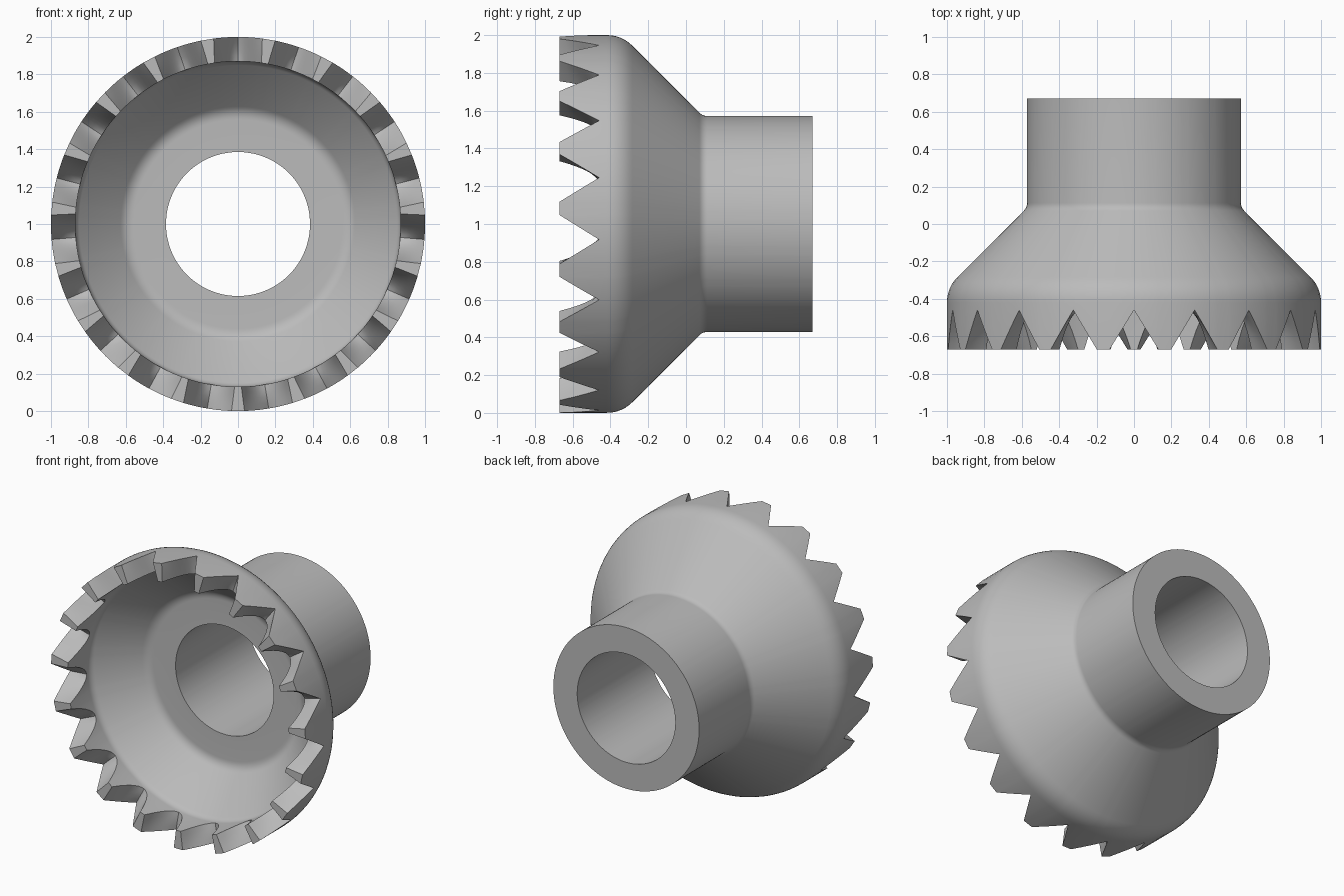
import bpy, bmesh
from math import sin, cos, pi, radians
from mathutils import Vector

if "Cube" in bpy.data.objects:
    bpy.data.objects.remove(bpy.data.objects["Cube"])

TEETH, STEPS, STRIPS = 19, 14, 4
FRONT, BACK, DEPTH = -0.67, 0.67, 0.21
R_OUT, R_IN = 1.0, 0.87
HALF = pi / TEETH


def fillet(a, b, c, t, n=6):
    """Rounded corner at b, starting a distance t along each side."""
    a, b, c = Vector(a), Vector(b), Vector(c)
    p, q = b + (a - b).normalized() * t, b + (c - b).normalized() * t
    return [tuple(p * (1 - s) ** 2 + b * 2 * s * (1 - s) + q * s * s)
            for s in (i / n for i in range(n + 1))]


# Body profile as (radius, y), from the outer rim round to the inner rim
corners = [(R_OUT, FRONT), (R_OUT, -0.34), (0.572, 0.088), (0.572, BACK),
           (0.385, BACK), (0.385, -0.15), (0.6, -0.15), (R_IN, -0.42), (R_IN, FRONT)]
rounding = {1: 0.08, 2: 0.025, 6: 0.04, 7: 0.03}
profile = []
for i in range(1, len(corners) - 1):
    if i in rounding:
        profile += fillet(*corners[i - 1:i + 2], rounding[i])
    else:
        profile.append(corners[i])


def rim(u, gap):
    """Outer V notch blending into a rounded inner notch."""
    outer = (R_OUT, FRONT + DEPTH * (1 - abs(u)), u * (HALF - 0.035))
    inner = (R_IN, FRONT + DEPTH * (1 - u * u), u * (HALF - 0.021))
    return [o + (i - o) * gap for o, i in zip(outer, inner)]


# Sweep one column of vertices per angular step, notch by notch
bm = bmesh.new()
columns = []
for tooth in range(TEETH):
    for step in range(STEPS + 1):
        u = 2 * step / STEPS - 1
        base = u * (HALF - 0.035)
        points = [rim(u, 0)] + [(r, y, base) for r, y in profile]
        points += [rim(u, 1 - k / STRIPS) for k in range(STRIPS)]
        column = []
        for r, y, a in points:
            a += 2 * HALF * tooth
            column.append(bm.verts.new((r * sin(a), y, 1 + r * cos(a))))
        columns.append(column)

for i, col in enumerate(columns):
    nxt = columns[(i + 1) % len(columns)]
    for j in range(len(col)):
        k = (j + 1) % len(col)
        bm.faces.new((col[j], col[k], nxt[k], nxt[j]))
bmesh.ops.recalc_face_normals(bm, faces=bm.faces)

mesh = bpy.data.meshes.new("toothed_cup")
bm.to_mesh(mesh)
bm.free()
cup = bpy.data.objects.new("toothed_cup", mesh)
bpy.context.collection.objects.link(cup)

# Plain grey metal
grey = bpy.data.materials.new("grey_metal")
grey.use_nodes = True
colour = (0.5, 0.5, 0.5, 1)
grey.diffuse_color = colour
grey.node_tree.nodes["Principled BSDF"].inputs["Base Color"].default_value = colour
mesh.materials.append(grey)

# Smooth walls with crisp edges
bpy.ops.object.select_all(action="DESELECT")
cup.select_set(True)
bpy.context.view_layer.objects.active = cup
bpy.ops.object.shade_smooth_by_angle(angle=radians(30))
